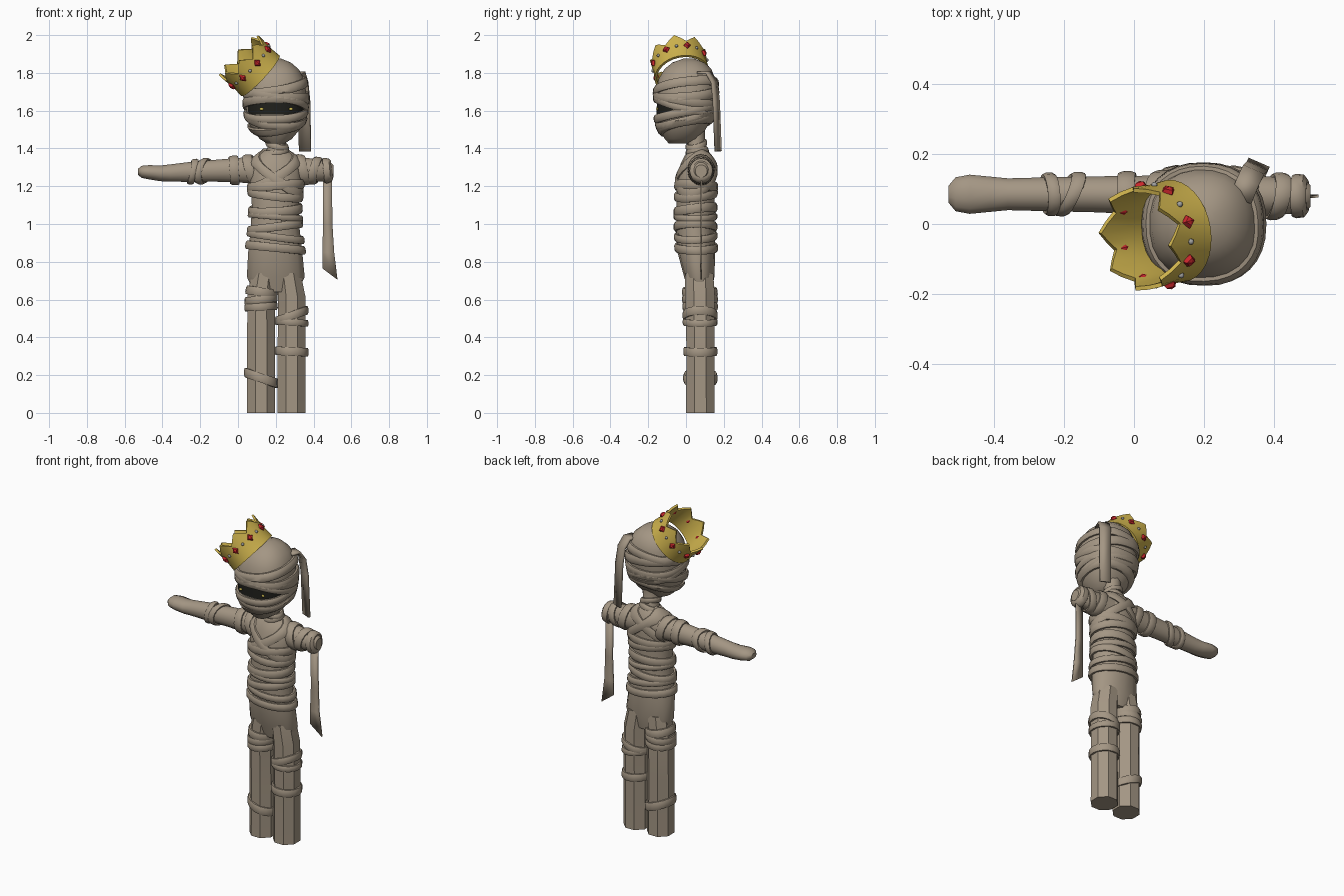
import bpy, bmesh, math
from mathutils import Vector, Matrix

if "Cube" in bpy.data.objects:
    bpy.data.objects.remove(bpy.data.objects["Cube"])


def mat(name, r, g, b):
    m = bpy.data.materials.new(name)
    m.diffuse_color = (r, g, b, 1)
    m.use_nodes = True
    m.node_tree.nodes["Principled BSDF"].inputs["Base Color"].default_value = m.diffuse_color
    return m


CLOTH = mat("bandage cloth", .37, .305, .23)
GOLD = mat("gold", .62, .45, .075)
RED = mat("red gem", .58, .02, .025)
SILVER = mat("silver", .36, .36, .35)
DARK = mat("dark slit", .015, .015, .012)
YELLOW = mat("yellow eye", .6, .48, .08)


def finish(name, bm, *mats, angle=40):
    bmesh.ops.recalc_face_normals(bm, faces=bm.faces)
    me = bpy.data.meshes.new(name)
    bm.to_mesh(me)
    bm.free()
    ob = bpy.data.objects.new(name, me)
    bpy.context.collection.objects.link(ob)
    for m in mats:
        me.materials.append(m)
    bpy.ops.object.select_all(action='DESELECT')
    ob.select_set(True)
    bpy.context.view_layer.objects.active = ob
    if angle:
        bpy.ops.object.shade_smooth_by_angle(angle=math.radians(angle))
    return ob


def spow(v, e):
    return math.copysign(abs(v) ** (2 / e), v)


def station(st, t):
    """Interpolate (t, cu, cv, ru, rv) along a limb."""
    st = sorted(st)
    t = min(max(t, st[0][0]), st[-1][0])
    for a, b in zip(st, st[1:]):
        if t <= b[0]:
            f = (t - a[0]) / (b[0] - a[0])
            return [p + (q - p) * f for p, q in zip(a, b)]


def point(s, a, t, axis, e, out=0):
    u = s[1] + (s[3] + out) * spow(math.cos(a), e)
    v = s[2] + (s[4] + out) * spow(math.sin(a), e)
    return (u, v, t) if axis == 'z' else (t, u, v)


def skin(bm, rings, closed=False):
    n = len(rings[0])
    pairs = list(zip(rings, rings[1:] + rings[:1]))
    for r, s in pairs if closed else pairs[:-1]:
        for i in range(n):
            j = (i + 1) % n
            bm.faces.new((r[i], r[j], s[j], s[i]))


def loft(name, st, axis='z', n=12, e=2):
    bm = bmesh.new()
    rings = [[bm.verts.new(point(s, 2 * math.pi * (i + .5) / n, s[0], axis, e))
              for i in range(n)] for s in st]
    skin(bm, rings)
    bm.faces.new(rings[0])
    bm.faces.new(rings[-1])
    return finish(name, bm, CLOTH)


def wrap(name, st, t0, tu=0, tv=0, w=.04, th=.016, axis='z', n=20, e=2):
    """Bandage strip around a limb; tu and tv tilt it."""
    bm = bmesh.new()
    rings = []
    for dt, out in ((-w / 2, -.014), (-w / 2, th * .6), (-w / 4, th),
                    (w / 4, th), (w / 2, th * .6), (w / 2, -.014)):
        ring = []
        for i in range(n):
            a = 2 * math.pi * i / n
            t = t0 + dt + tu * math.cos(a) + tv * math.sin(a)
            ring.append(bm.verts.new(point(station(st, t), a, t, axis, e, out)))
        rings.append(ring)
    skin(bm, rings, True)
    return finish(name, bm, CLOTH)


def ribbon(name, pts, halves, thick):
    bm = bmesh.new()
    rows = [(bm.verts.new(Vector(p) - Vector(h)), bm.verts.new(Vector(p) + Vector(h)))
            for p, h in zip(pts, halves)]
    for a, b in zip(rows, rows[1:]):
        bm.faces.new((a[0], a[1], b[1], b[0]))
    ob = finish(name, bm, CLOTH)
    m = ob.modifiers.new("thickness", 'SOLIDIFY')
    m.thickness, m.offset = thick, 0


# body
TORSO = [(.64, .2, .075, .12, .06), (.72, .2, .07, .157, .08), (.85, .197, .055, .147, .1),
         (.97, .197, .05, .133, .1), (1.1, .198, .05, .128, .1), (1.24, .2, .055, .14, .1),
         (1.32, .2, .062, .135, .09), (1.365, .2, .065, .1, .07), (1.39, .2, .065, .06, .05)]
loft("torso", TORSO, n=14)
NECK = [(1.36, .205, .065, .065, .058), (1.42, .205, .055, .048, .045), (1.5, .205, .045, .055, .055)]
loft("neck", NECK, n=10)
wrap("neck_wrap_low", NECK, 1.385, .012, .01, .03, .01)
wrap("neck_wrap_high", NECK, 1.42, -.012, .012, .03, .012)
for i, (z, tu, tv, w) in enumerate([(1.2, .01, -.005, .05), (1.155, -.015, .01, .045),
                                    (1.075, .008, .012, .05), (1.04, -.012, 0, .035),
                                    (.985, .018, 0, .045), (.935, -.02, .005, .04),
                                    (.875, -.015, 0, .045)]):
    wrap(f"torso_wrap_{i}", TORSO, z, tu, tv, w)
wrap("chest_strap_left", TORSO, 1.265, -.1, .03, .06, .014, n=28)
wrap("chest_strap_right", TORSO, 1.275, .085, .03, .06, .012, n=28)

# legs
LEGS = {}
for side, x in (("left", .122), ("right", .284)):
    LEGS[side] = [(0, x, .076, .08, .082), (.35, x, .076, .08, .08),
                  (.62, x, .074, .078, .085), (.74, x + (.2 - x) * .2, .07, .07, .08)]
    loft(side + "_leg", LEGS[side], n=8)
for i, (side, z, tu, w) in enumerate([("left", .64, -.012, .045), ("left", .6, .008, .04),
                                      ("left", .562, .004, .04), ("left", .185, -.028, .05),
                                      ("right", .515, .028, .045), ("right", .48, -.006, .035),
                                      ("right", .325, -.004, .045)]):
    wrap(f"{side}_leg_wrap_{i}", LEGS[side], z, tu, 0, w, .01, n=16)

# arms: one whole, one stump
ARM = [(.16, .08, 1.285, .065, .08), (0, .083, 1.285, .056, .067), (-.12, .085, 1.282, .053, .06),
       (-.25, .085, 1.276, .05, .055), (-.36, .085, 1.27, .047, .047), (-.41, .085, 1.268, .052, .043),
       (-.47, .085, 1.274, .058, .039), (-.51, .085, 1.276, .05, .033), (-.53, .085, 1.276, .025, .016)]
STUMP = [(.26, .08, 1.285, .065, .08), (.38, .08, 1.285, .058, .065),
         (.485, .08, 1.28, .05, .054), (.505, .08, 1.28, .032, .034)]
loft("left_arm", ARM, 'x')
loft("right_arm_stump", STUMP, 'x')
for i, (x, tu, tv, w) in enumerate([(.07, .01, -.02, .05), (-.02, 0, -.004, .05),
                                    (-.185, .025, .012, .04), (-.24, -.004, .012, .035)]):
    wrap(f"left_arm_wrap_{i}", ARM, x, tu, tv, w, .012, 'x', 16)
for i, (x, tu, tv, w) in enumerate([(.345, 0, -.015, .05), (.41, .01, .015, .045), (.475, 0, -.006, .045)]):
    wrap(f"stump_wrap_{i}", STUMP, x, tu, tv, w, .012, 'x', 16)

# head, with the dark eye slit picked by height and direction
HEAD = [(1.425, .2, -.04, .045, .05), (1.45, .2, -.025, .085, .088), (1.5, .2, -.018, .128, .122),
        (1.545, .2, -.012, .148, .142), (1.58, .2, -.006, .155, .15), (1.64, .2, 0, .16, .156),
        (1.7, .2, 0, .162, .16), (1.77, .2, .005, .15, .15), (1.82, .2, .01, .122, .125),
        (1.855, .2, .013, .08, .085), (1.875, .2, .015, .03, .03)]
head = loft("head", HEAD, n=24, e=2.3)
head.data.materials.append(DARK)
for f in head.data.polygons:
    if 1.58 < f.center.z < 1.64 and f.normal.y < -.3:
        f.material_index = 1
for i, (z, tu, tv, w) in enumerate([(1.725, .03, .02, .05), (1.69, -.02, .015, .055),
                                    (1.645, .006, -.022, .05), (1.62, -.01, -.045, .04),
                                    (1.585, .008, .032, .045), (1.56, -.015, .045, .045),
                                    (1.52, .02, .03, .045)]):
    wrap(f"head_wrap_{i}", HEAD, z, tu, tv, w, .017, n=32, e=2.3)
for side, x in (("left", .125), ("right", .28)):
    bm = bmesh.new()
    bmesh.ops.create_uvsphere(bm, u_segments=10, v_segments=6, radius=1, matrix=Matrix.Translation(
        (x, -.152, 1.609)) @ Matrix.Diagonal((.011, .006, .008, 1)))
    finish(side + "_eye", bm, YELLOW)

# loose bandage ends
side_half = Vector((.03, -.013, 0))
ribbon("head_loose_end", [(.305, .07, 1.8), (.325, .12, 1.8), (.34, .15, 1.75),
                          (.35, .16, 1.65), (.355, .17, 1.385)], [side_half] * 5, .014)
ribbon("arm_loose_end", [(.473, .08, 1.26), (.475, .082, 1.0), (.478, .078, .85), (.487, .08, .735)],
       [(.024, 0, 0), (.025, 0, 0), (.031, 0, 0), (.04, 0, -.03)], .008)

# crown, tilted on the head
C = Vector((.061, -.032, 1.839))
AX = Vector((-.72, -.15, .68)).normalized()
E1 = Vector((.093, .038, .108))
E1 = (E1 - AX * E1.dot(AX)).normalized()
E2 = AX.cross(E1)


def crown_pt(a, r, h):
    return C + (E1 * math.cos(a) + E2 * math.sin(a)) * r + AX * h


bm = bmesh.new()
N = 32
rings = [[] for _ in range(6)]
for i in range(N):
    a = 2 * math.pi * i / N
    tip = .082 - .05 * (1 - abs((i % 4) - 2) / 2)  # points above each gem
    for ring, (r, h) in zip(rings, [(.148, -.08), (.144, -.02), (.149, tip),
                                    (.137, tip), (.132, -.02), (.135, -.08)]):
        ring.append(bm.verts.new(crown_pt(a, r, tip if h == tip else h)))
# shift so the points line up with the gems
rot = Matrix.Translation(C) @ Matrix.Rotation(math.pi / 4 / 2, 4, AX) @ Matrix.Translation(-C)
skin(bm, rings, True)
bmesh.ops.transform(bm, matrix=rot, verts=bm.verts)
finish("crown", bm, GOLD)

for k in range(16):
    a = math.pi * k / 8
    out = E1 * math.cos(a) + E2 * math.sin(a)
    side = AX.cross(out)
    p = crown_pt(a, .146, 0)
    red = k % 2 == 0
    s = (.02, .024, .016) if red else (.009, .009, .009)
    M = Matrix((side * s[0], AX * s[1], out * s[2])).transposed().to_4x4()
    bm = bmesh.new()
    bmesh.ops.create_uvsphere(bm, u_segments=4 if red else 8, v_segments=4 if red else 6,
                              radius=1, matrix=Matrix.Translation(p) @ M)
    finish(f"crown_{'gem' if red else 'stud'}_{k}", bm, RED if red else SILVER, angle=0 if red else 40)
